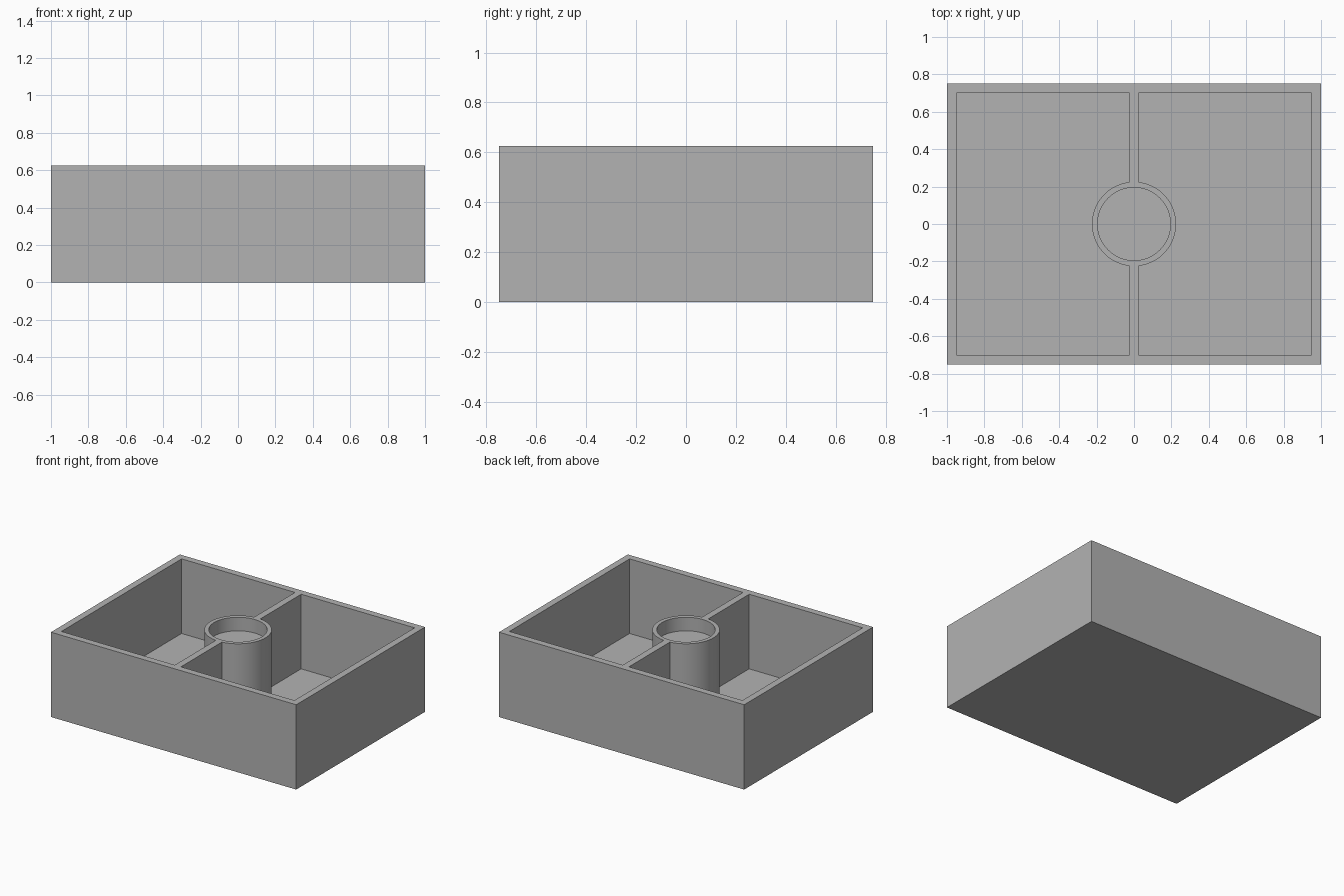
import bpy, bmesh, math

cube = bpy.data.objects.get("Cube")
if cube:
    bpy.data.objects.remove(cube, do_unlink=True)

# Overall sizes
HALF_X, HALF_Y, HEIGHT = 1.0, 0.75, 0.625
WALL, HALF_DIVIDER = 0.05, 0.025
FLOOR_Z, WELL_FLOOR_Z = 0.075, 0.525
RING_OUTER, RING_INNER = 0.225, 0.195
SEGMENTS = 64

grey = bpy.data.materials.new("plain_grey")
grey.use_nodes = True
colour = (0.45, 0.45, 0.45, 1)
grey.diffuse_color = colour
grey.node_tree.nodes["Principled BSDF"].inputs["Base Color"].default_value = colour


def prism(name, outline, z0, z1):
    """Extrude a flat outline from z0 up to z1."""
    bm = bmesh.new()
    base = bm.faces.new([bm.verts.new((x, y, z0)) for x, y in outline])
    top = bmesh.ops.extrude_face_region(bm, geom=[base])["geom"]
    verts = [v for v in top if isinstance(v, bmesh.types.BMVert)]
    bmesh.ops.translate(bm, verts=verts, vec=(0, 0, z1 - z0))
    bmesh.ops.recalc_face_normals(bm, faces=bm.faces)
    mesh = bpy.data.meshes.new(name)
    bm.to_mesh(mesh)
    bm.free()
    mesh.materials.append(grey)
    obj = bpy.data.objects.new(name, mesh)
    bpy.context.collection.objects.link(obj)
    return obj


def arc(radius, start, end, steps):
    angles = [start + (end - start) * i / steps for i in range(steps + 1)]
    return [(radius * math.cos(a), radius * math.sin(a)) for a in angles]


def pocket_outline(side):
    """Compartment outline that wraps around half of the central ring."""
    x, y = HALF_X - WALL, HALF_Y - WALL
    limit = math.acos(HALF_DIVIDER / RING_OUTER)
    points = [(HALF_DIVIDER, -y), (x, -y), (x, y), (HALF_DIVIDER, y)]
    points += arc(RING_OUTER, limit, -limit, SEGMENTS // 2)
    return [(side * px, py) for px, py in points]


# Solid tray block
tray = prism("divided_tray",
             [(-HALF_X, -HALF_Y), (HALF_X, -HALF_Y), (HALF_X, HALF_Y), (-HALF_X, HALF_Y)],
             0, HEIGHT)

# Two compartments and the shallow round well
above = HEIGHT + 0.1
cutters = [
    prism("left_compartment_cutter", pocket_outline(1), FLOOR_Z, above),
    prism("right_compartment_cutter", pocket_outline(-1), FLOOR_Z, above),
    prism("round_well_cutter", arc(RING_INNER, 0, math.tau, SEGMENTS)[:-1],
          WELL_FLOOR_Z, above),
]

bpy.ops.object.select_all(action='DESELECT')
tray.select_set(True)
bpy.context.view_layer.objects.active = tray
for cutter in cutters:
    cutter.hide_render = True
    cut = tray.modifiers.new(cutter.name, 'BOOLEAN')
    cut.operation, cut.solver, cut.object = 'DIFFERENCE', 'EXACT', cutter
    bpy.ops.object.modifier_apply(modifier=cut.name)
    bpy.data.objects.remove(cutter, do_unlink=True)

# Smooth ring walls, crisp box edges
bpy.ops.object.shade_smooth_by_angle(angle=math.radians(30))
